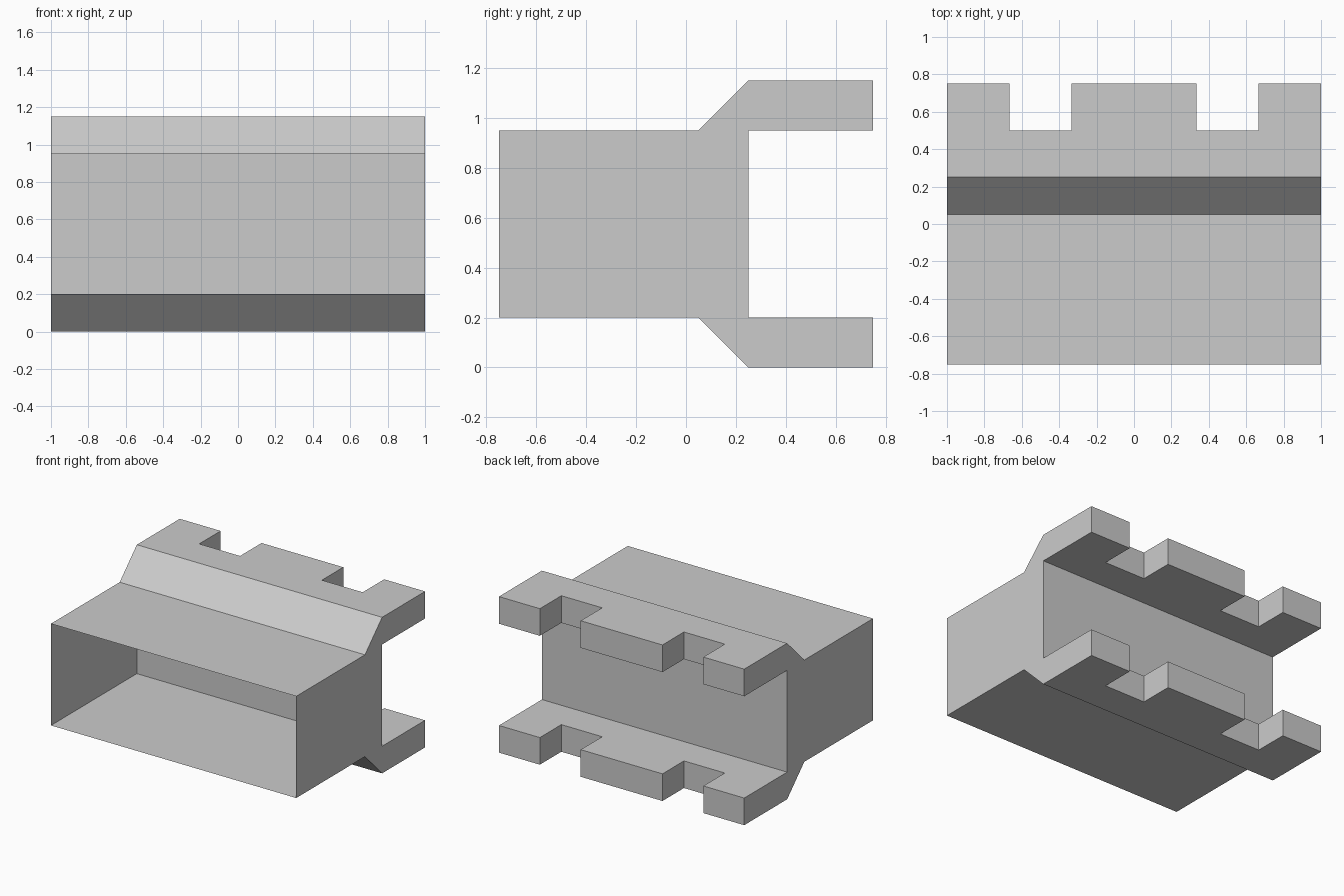
import bpy
import bmesh

old = bpy.data.objects.get("Cube")
if old:
    bpy.data.objects.remove(old, do_unlink=True)

GREY = (0.6, 0.6, 0.6, 1)
grey = bpy.data.materials.new("plain grey")
grey.use_nodes = True
grey.diffuse_color = GREY
grey.node_tree.nodes["Principled BSDF"].inputs["Base Color"].default_value = GREY

# Main levels
FRONT, SLOPE, WALL, NOTCH, BACK = -0.75, 0.05, 0.25, 0.5, 0.75
LOW, HIGH, RISE = 0.2, 0.95, 0.2


def finish(bm, name):
    mesh = bpy.data.meshes.new(name)
    bm.to_mesh(mesh)
    bm.free()
    mesh.materials.append(grey)
    obj = bpy.data.objects.new(name, mesh)
    bpy.context.collection.objects.link(obj)


def make_panel(name, corners):
    bm = bmesh.new()
    bm.faces.new([bm.verts.new(c) for c in corners])
    finish(bm, name)


def make_flange(name, inner_z, outer_z):
    """Notched plate whose front edge slopes from the box to its outer face."""
    third = 1 / 3
    half = [(0, BACK), (third, BACK), (third, NOTCH), (2 * third, NOTCH),
            (2 * third, BACK), (1, BACK), (1, WALL), (1, SLOPE)]
    outline = half + [(-x, y) for x, y in reversed(half[1:])]
    bm = bmesh.new()
    base = bm.faces.new([bm.verts.new((x, y, inner_z)) for x, y in outline])
    result = bmesh.ops.extrude_face_region(bm, geom=[base], use_keep_orig=True)
    for v in result["geom"]:
        if isinstance(v, bmesh.types.BMVert):
            v.co.z = outer_z
            v.co.y = max(v.co.y, WALL)
    bmesh.ops.remove_doubles(bm, verts=bm.verts, dist=0.0001)
    bmesh.ops.recalc_face_normals(bm, faces=bm.faces)
    finish(bm, name)


# Open-fronted box of thin sheets; the flanges close its rear strip
make_panel("box_top", [(-1, FRONT, HIGH), (1, FRONT, HIGH),
                       (1, SLOPE, HIGH), (-1, SLOPE, HIGH)])
make_panel("box_floor", [(-1, SLOPE, LOW), (1, SLOPE, LOW),
                         (1, FRONT, LOW), (-1, FRONT, LOW)])
make_panel("back_wall", [(1, WALL, LOW), (-1, WALL, LOW),
                         (-1, WALL, HIGH), (1, WALL, HIGH)])
make_panel("left_wall", [(1, FRONT, LOW), (1, WALL, LOW),
                         (1, WALL, HIGH), (1, FRONT, HIGH)])
make_panel("right_wall", [(-1, WALL, LOW), (-1, FRONT, LOW),
                          (-1, FRONT, HIGH), (-1, WALL, HIGH)])

# Matching notched flanges above and below
make_flange("upper_flange", HIGH, HIGH + RISE)
make_flange("lower_flange", LOW, LOW - RISE)
